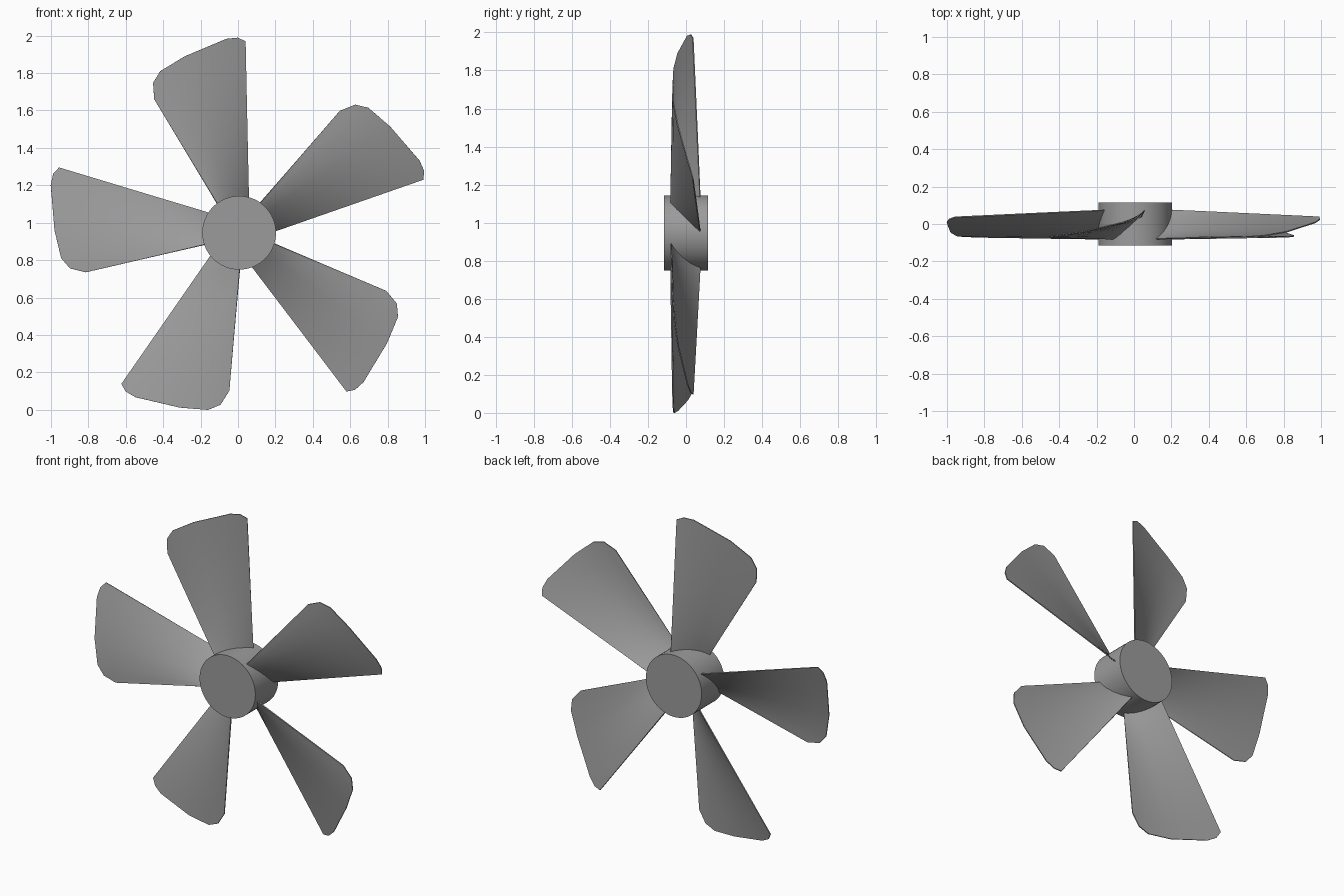
import bpy, bmesh, math
from mathutils import Vector, Matrix

if "Cube" in bpy.data.objects:
    bpy.data.objects.remove(bpy.data.objects["Cube"])

CENTRE = Vector((0.006, 0, 0.946))
grey = bpy.data.materials.new("dark_grey")
grey.diffuse_color = (0.33, 0.33, 0.33, 1)
grey.use_nodes = True
grey.node_tree.nodes["Principled BSDF"].inputs["Base Color"].default_value = grey.diffuse_color

def finish(obj):
    bpy.ops.object.select_all(action='DESELECT')
    obj.select_set(True)
    bpy.context.view_layer.objects.active = obj
    for mod in list(obj.modifiers):
        bpy.ops.object.modifier_apply(modifier=mod.name)
    bpy.ops.object.shade_smooth_by_angle(angle=math.radians(30))
    obj.data.materials.append(grey)

# Hub: short drum facing the front
bpy.ops.mesh.primitive_cylinder_add(vertices=64, radius=0.197, depth=0.23,
                                    location=CENTRE, rotation=(math.pi / 2, 0, 0))
hub = bpy.context.object
hub.name = "hub"
finish(hub)

# Blade: lofted from a short root chord to the rounded tip outline (u, x, z)
TIP = [(0, -0.454, 0.714), (0.05, -0.460, 0.802), (0.10, -0.422, 0.864),
       (0.35, -0.290, 0.944), (0.60, -0.175, 0.992), (0.80, -0.068, 1.037),
       (0.92, -0.008, 1.043), (1, 0.034, 1.024)]
ROOT_LEFT, ROOT_RIGHT = Vector((-0.09, -0.081, 0.11)), Vector((0.052, 0.078, 0.11))
STEPS = 8

def blade_mesh():
    bm = bmesh.new()
    columns = []
    for u, x, z in TIP:
        camber = -0.045 * u * (1 - u)
        tip = Vector((x, -0.070 + 0.107 * u + camber, z))
        root = ROOT_LEFT.lerp(ROOT_RIGHT, u)
        root.y += camber
        columns.append([bm.verts.new(root.lerp(tip, i / STEPS)) for i in range(STEPS + 1)])
    for a, b in zip(columns, columns[1:]):
        for i in range(STEPS):
            bm.faces.new((a[i], b[i], b[i + 1], a[i + 1]))
    bmesh.ops.recalc_face_normals(bm, faces=bm.faces)
    mesh = bpy.data.meshes.new("blade")
    bm.to_mesh(mesh)
    bm.free()
    return mesh

# Five thin blades evenly spaced around the hub
for k in range(5):
    blade = bpy.data.objects.new(f"blade_{k + 1}", blade_mesh())
    bpy.context.collection.objects.link(blade)
    blade.matrix_world = Matrix.Translation(CENTRE) @ Matrix.Rotation(math.radians(72 * k), 4, 'Y')
    thick = blade.modifiers.new("thickness", 'SOLIDIFY')
    thick.thickness = 0.006
    thick.offset = 0
    finish(blade)
